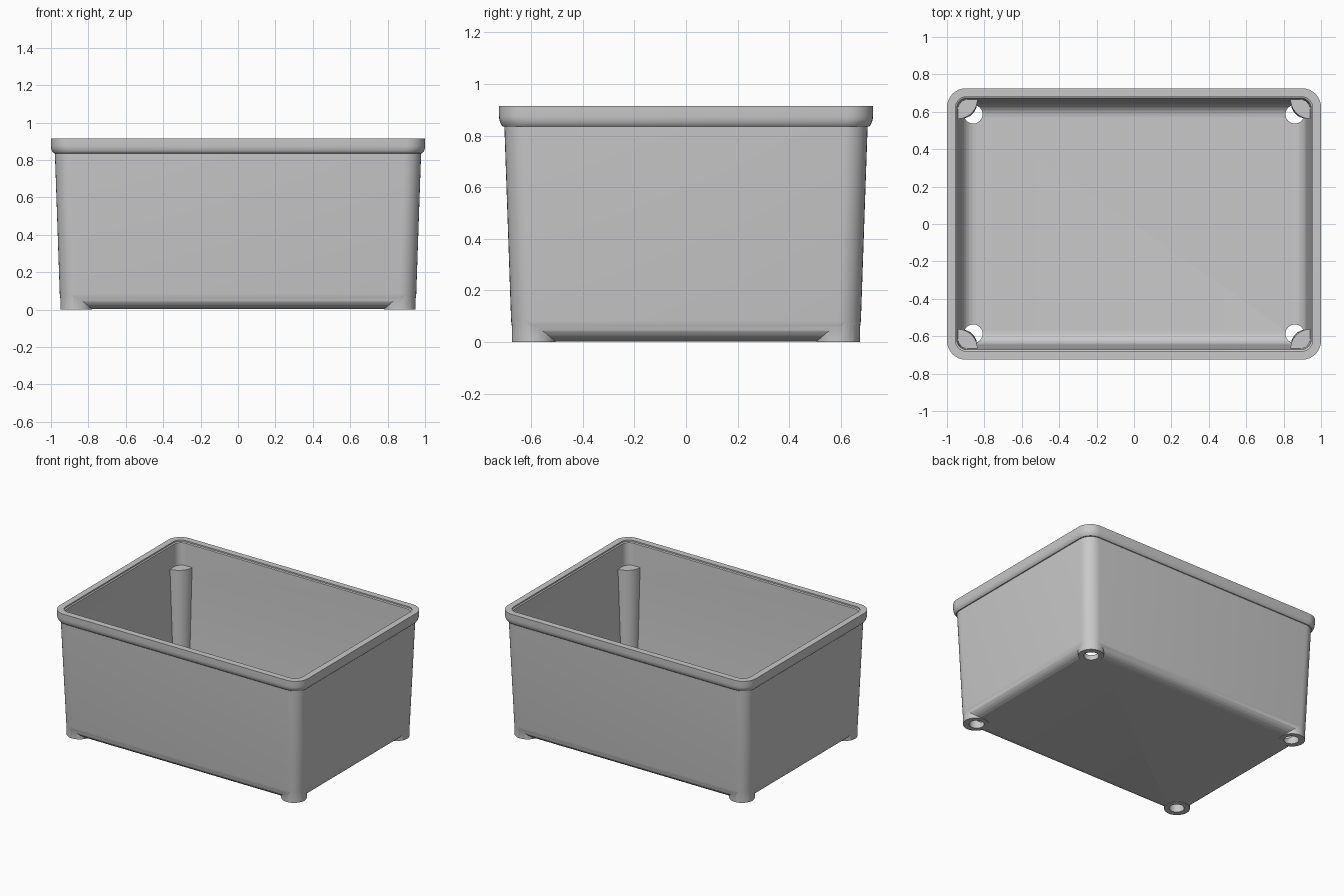
import bpy, bmesh
from math import sin, cos, pi, radians

if "Cube" in bpy.data.objects:
    bpy.data.objects.remove(bpy.data.objects["Cube"], do_unlink=True)

HALF_X, HALF_Y = 1.0, 0.725

grey = bpy.data.materials.new("plain grey plastic")
grey.use_nodes = True
grey.diffuse_color = (0.58, 0.58, 0.58, 1)
grey.node_tree.nodes["Principled BSDF"].inputs["Base Color"].default_value = (0.58, 0.58, 0.58, 1)


def loft(name, rings):
    """Skin a stack of closed rings and cap both ends."""
    bm = bmesh.new()
    loops = [[bm.verts.new(p) for p in ring] for ring in rings]
    n = len(loops[0])
    for a, b in zip(loops, loops[1:]):
        for i in range(n):
            j = (i + 1) % n
            bm.faces.new((a[i], a[j], b[j], b[i]))
    bm.faces.new(loops[0][::-1])
    bm.faces.new(loops[-1])
    bmesh.ops.recalc_face_normals(bm, faces=bm.faces)
    mesh = bpy.data.meshes.new(name)
    bm.to_mesh(mesh)
    bm.free()
    mesh.materials.append(grey)
    obj = bpy.data.objects.new(name, mesh)
    bpy.context.collection.objects.link(obj)
    return obj


def rounded_rect(inset, z, r, steps=8):
    ring = []
    for k, (sx, sy) in enumerate([(1, 1), (-1, 1), (-1, -1), (1, -1)]):
        for i in range(steps + 1):
            a = (k + i / steps) * pi / 2
            ring.append((sx * (HALF_X - inset - r) + r * cos(a),
                         sy * (HALF_Y - inset - r) + r * sin(a), z))
    return ring


def circle(x, y, z, r, n=32):
    return [(x + r * cos(2 * pi * i / n), y + r * sin(2 * pi * i / n), z) for i in range(n)]


def fillet(inset, z, radius, corner, steps=6):
    """Rings that curve from the floor up into the wall."""
    rings = []
    for i in range(steps + 1):
        a = i / steps * pi / 2
        d = radius * (1 - sin(a))
        rings.append(rounded_rect(inset + d, z + radius * (1 - cos(a)), max(corner - d, 0.012)))
    return rings


def combine(target, tool, operation):
    tool.hide_render = True
    mod = target.modifiers.new(operation, "BOOLEAN")
    mod.operation = operation
    mod.solver = "EXACT"
    mod.object = tool
    bpy.ops.object.select_all(action="DESELECT")
    bpy.context.view_layer.objects.active = target
    target.select_set(True)
    bpy.ops.object.modifier_apply(modifier=mod.name)
    bpy.data.objects.remove(tool, do_unlink=True)


# Outer shell: filleted base, tapered wall, rounded rim
outer = fillet(0.047, 0.003, 0.08, 0.09)
outer.append(rounded_rect(0.021, 0.835, 0.09))
outer.append(rounded_rect(0.015, 0.836, 0.09))
for inset, z in [(0.009, 0.842), (0.004, 0.852), (0.001, 0.864), (0, 0.876), (0, 0.915)]:
    outer.append(rounded_rect(inset, z, 0.1))
box = loft("storage_box", outer)

corners = [(sx, sy) for sx in (-1, 1) for sy in (-1, 1)]

# Round corner feet
for sx, sy in corners:
    x, y = sx * 0.865, sy * 0.59
    foot = loft("foot", [circle(x, y, 0, 0.085), circle(x, y, 0.1, 0.085)])
    combine(box, foot, "UNION")

# Hollow interior with a small lip under the rim
inner = fillet(0.08, 0.035, 0.075, 0.055)
inner += [rounded_rect(0.053, 0.9, 0.055), rounded_rect(0.045, 0.905, 0.06),
          rounded_rect(0.045, 0.95, 0.06)]
combine(box, loft("cavity", inner), "DIFFERENCE")


def post_ring(sx, sy, inset, z, r, steps=10):
    cx, cy = HALF_X - inset, HALF_Y - inset
    pts = [(cx + 0.01, cy - 0.035), (cx - 0.035, cy + 0.01), (cx - r, cy + 0.01)]
    for i in range(steps + 1):
        a = i / steps * pi / 2
        pts.append((cx - r * cos(a), cy - r * sin(a)))
    pts.append((cx + 0.01, cy - r))
    return [(sx * px, sy * py, z) for px, py in pts]


# Stacking posts in the inner corners, and holes through the feet
for sx, sy in corners:
    post = loft("corner_post", [post_ring(sx, sy, 0.082, 0.02, 0.078),
                                post_ring(sx, sy, 0.058, 0.74, 0.105)])
    combine(box, post, "UNION")
for sx, sy in corners:
    x, y = sx * 0.86, sy * 0.587
    hole = loft("drain_hole", [circle(x, y, -0.05, 0.05), circle(x, y, 0.1, 0.05)])
    combine(box, hole, "DIFFERENCE")

bpy.ops.object.shade_smooth_by_angle(angle=radians(32))
